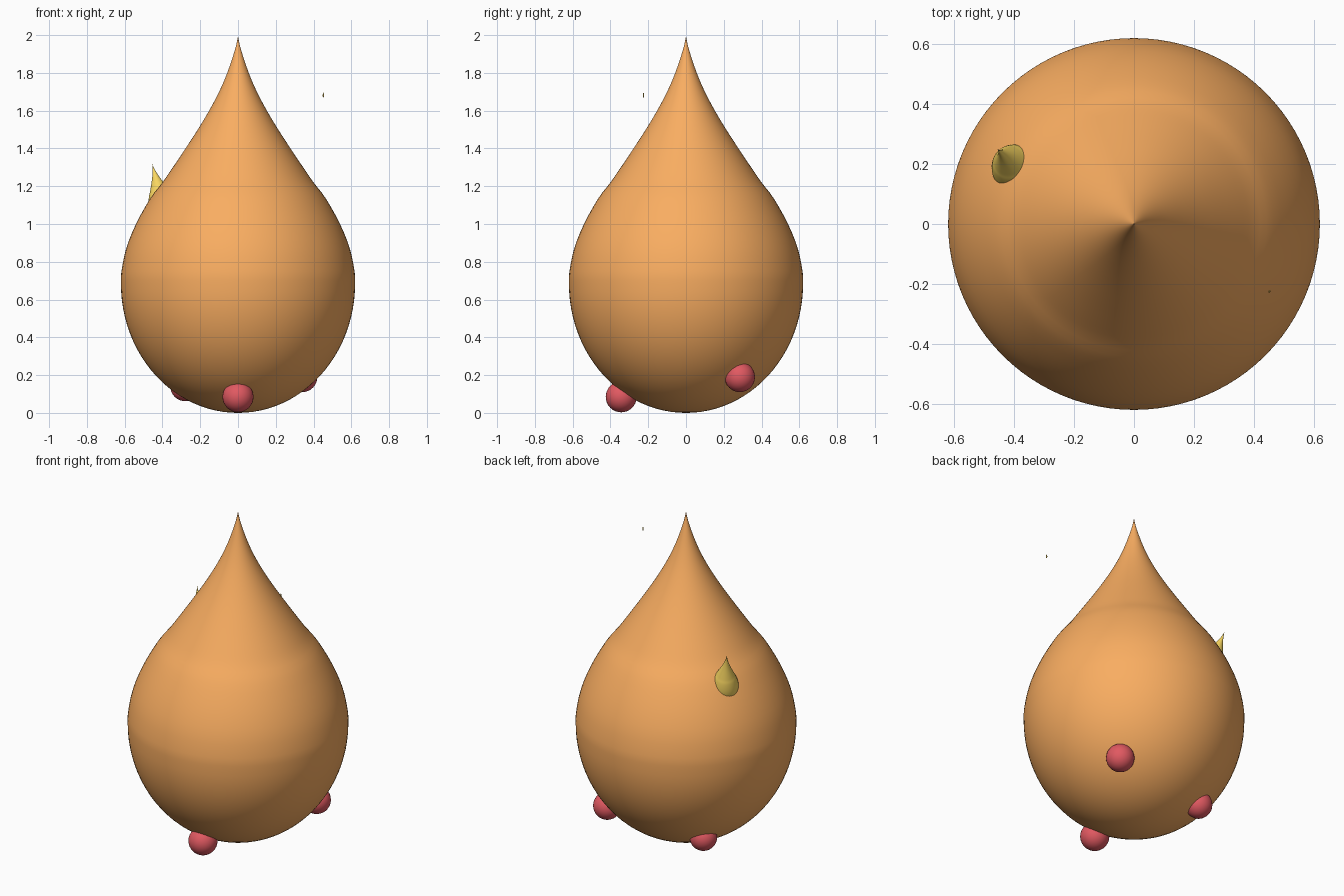
import bpy, bmesh, math
from mathutils import Vector, Matrix

if "Cube" in bpy.data.objects:
    bpy.data.objects.remove(bpy.data.objects["Cube"])


def material(name, color):
    m = bpy.data.materials.new(name)
    m.diffuse_color = color
    m.use_nodes = True
    m.node_tree.nodes["Principled BSDF"].inputs["Base Color"].default_value = m.diffuse_color
    return m


ORANGE = material("orange", (0.95, 0.42, 0.12, 1))
YELLOW = material("yellow", (0.95, 0.68, 0.12, 1))
RED = material("red", (0.75, 0.1, 0.12, 1))

# Drop profile (radius, height): elliptical belly, concave pointed tip
MAX_R, MAX_Z = 0.62, 0.685
UPPER = [(0.617, 0.75), (0.592, 0.87), (0.54, 1.0), (0.465, 1.135), (0.40, 1.22),
         (0.345, 1.3), (0.278, 1.4), (0.213, 1.5), (0.153, 1.6), (0.1, 1.7),
         (0.057, 1.8), (0.023, 1.9), (0.009, 1.95)]


def drop_profile():
    steps = 24
    lower = [(MAX_R * math.sin(a), MAX_Z * (1 - math.cos(a)))
             for a in (i * math.pi / 2 / steps for i in range(1, steps + 1))]
    pts = [Vector(p) for p in [lower[-1]] + UPPER + [(0, 1.995)]]
    out = [Vector(p) for p in lower[:-1]]
    for i in range(len(pts) - 1):
        a, b = pts[i], pts[i + 1]
        before = pts[i - 1] if i else Vector(lower[-2])
        after = pts[min(i + 2, len(pts) - 1)]
        for k in range(3):
            t = k / 3
            out.append(0.5 * (2 * a + (b - before) * t
                              + (2 * before - 5 * a + 4 * b - after) * t * t
                              + (3 * a - before - 3 * b + after) * t ** 3))
    return out


def finish(bm, name, mat):
    bmesh.ops.recalc_face_normals(bm, faces=bm.faces)
    for f in bm.faces:
        f.smooth = True
    me = bpy.data.meshes.new(name)
    bm.to_mesh(me)
    bm.free()
    me.materials.append(mat)
    ob = bpy.data.objects.new(name, me)
    bpy.context.collection.objects.link(ob)
    return ob


def drop(name, mat, sides=96):
    bm = bmesh.new()
    rings = [[bm.verts.new((p.x * math.cos(2 * math.pi * s / sides),
                            p.x * math.sin(2 * math.pi * s / sides), p.y))
              for s in range(sides)] for p in drop_profile()]
    bottom, top = bm.verts.new((0, 0, 0)), bm.verts.new((0, 0, 1.995))
    for s in range(sides):
        n = (s + 1) % sides
        for a, b in zip(rings, rings[1:]):
            bm.faces.new((a[s], a[n], b[n], b[s]))
        bm.faces.new((bottom, rings[0][n], rings[0][s]))
        bm.faces.new((top, rings[-1][s], rings[-1][n]))
    return finish(bm, name, mat)


def small_drop(name, tip, direction, length, width):
    ob = drop(name, YELLOW, 32)
    d = Vector(direction).normalized()
    s = length / 2
    ob.matrix_world = (Matrix.Translation(Vector(tip) - d * length)
                       @ d.to_track_quat('Z', 'Y').to_matrix().to_4x4()
                       @ Matrix.Diagonal((s * width, s * width, s, 1)))


def ball(name, center, radius):
    bm = bmesh.new()
    bmesh.ops.create_uvsphere(bm, u_segments=32, v_segments=16, radius=radius)
    finish(bm, name, RED).location = center


# Main body
drop("drop_body", ORANGE)

# Side flame poking out of the body, and a tiny floating spark opposite
small_drop("side_flame", (-0.455, 0.25, 1.32), (-0.065, 0.07, 0.25), 0.4, 0.65)
small_drop("spark", (0.452, -0.225, 1.70), (0, 0, 1), 0.03, 0.4)

# Red balls set into the base
ball("front_ball", (0, -0.343, 0.085), 0.082)
ball("right_ball", (0.34, 0.285, 0.19), 0.08)
ball("left_ball", (-0.28, 0.23, 0.14), 0.078)
